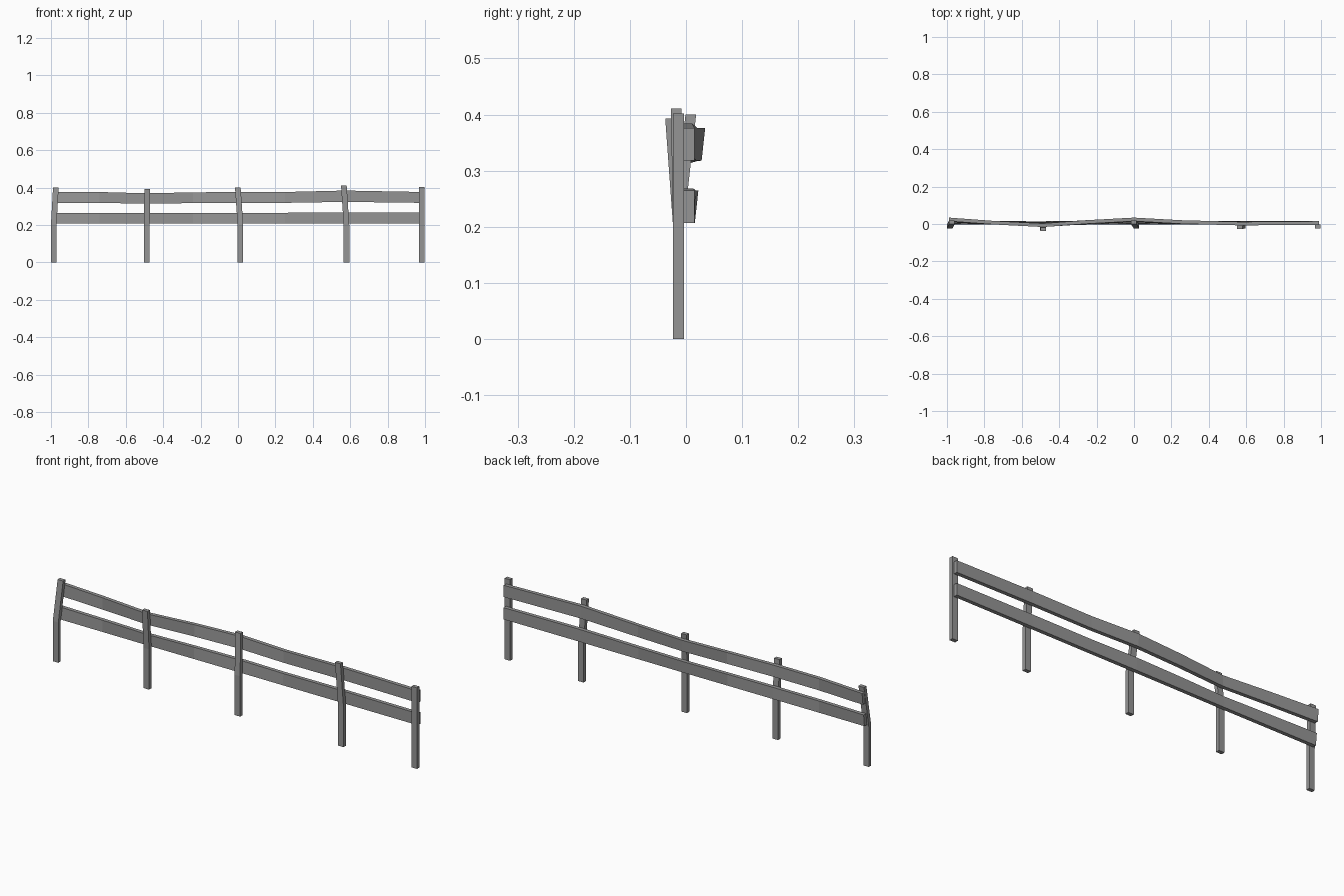
import bpy
import bmesh

cube = bpy.data.objects.get("Cube")
if cube:
    bpy.data.objects.remove(cube, do_unlink=True)

grey = bpy.data.materials.new("weathered_grey")
grey.use_nodes = True
colour = (0.3, 0.3, 0.3, 1)
grey.diffuse_color = colour
grey.node_tree.nodes["Principled BSDF"].inputs["Base Color"].default_value = colour

BEND = 0.2       # height where the timber starts to lean
TOP = 0.402      # height of an upright post
FRONT, MID, BACK = -0.023, -0.004, 0.015

# Warp along the fence: x, lean in y at the top, lift at the top
WARP = [(-0.99, 0.022, 0), (-0.74, 0.001, 0), (-0.487, -0.014, -0.008),
        (-0.24, 0.007, -0.002), (0, 0.022, 0), (0.25, 0.006, 0),
        (0.57, -0.004, 0.009), (0.99, 0, 0)]


def loft(name, rings):
    """Join four-cornered rings into a closed beam."""
    bm = bmesh.new()
    loops = [[bm.verts.new(co) for co in ring] for ring in rings]
    for a, b in zip(loops, loops[1:]):
        for i in range(4):
            j = (i + 1) % 4
            bm.faces.new((a[i], a[j], b[j], b[i]))
    bm.faces.new(loops[0])
    bm.faces.new(loops[-1])
    bmesh.ops.recalc_face_normals(bm, faces=bm.faces)
    mesh = bpy.data.meshes.new(name)
    bm.to_mesh(mesh)
    bm.free()
    mesh.materials.append(grey)
    obj = bpy.data.objects.new(name, mesh)
    bpy.context.collection.objects.link(obj)


def post(name, x, dx, dy, dz):
    """Square post, straight below the bend and leaning above it."""
    w = 0.015
    rings = []
    for z, k in ((0, 0), (BEND, 0), (TOP + dz, 1)):
        rings.append([(x + sx * w + dx * k, y + dy * k, z)
                      for sx, y in ((-1, FRONT), (1, FRONT), (1, MID), (-1, MID))])
    loft(name, rings)


def rail(name, low, high):
    """Plank behind the posts, following their lean."""
    rings = []
    for x, dy, dz in WARP:
        ring = []
        for y, z in ((MID, low), (BACK, low), (BACK, high), (MID, high)):
            k = (z - BEND) / (TOP - BEND)
            ring.append((x, y + dy * k, z + dz * k))
        rings.append(ring)
    loft(name, rings)


# Posts: base x, then lean in x, lean in y and extra height
post("right_end_post", -0.985, 0.011, 0.022, -0.002)
post("right_middle_post", -0.487, 0.001, -0.014, -0.009)
post("centre_post", 0.013, -0.014, 0.022, -0.002)
post("left_middle_post", 0.58, -0.014, -0.004, 0.009)
post("left_end_post", 0.983, 0, 0, 0)

# Rails
rail("upper_rail", 0.318, 0.376)
rail("lower_rail", 0.207, 0.265)
